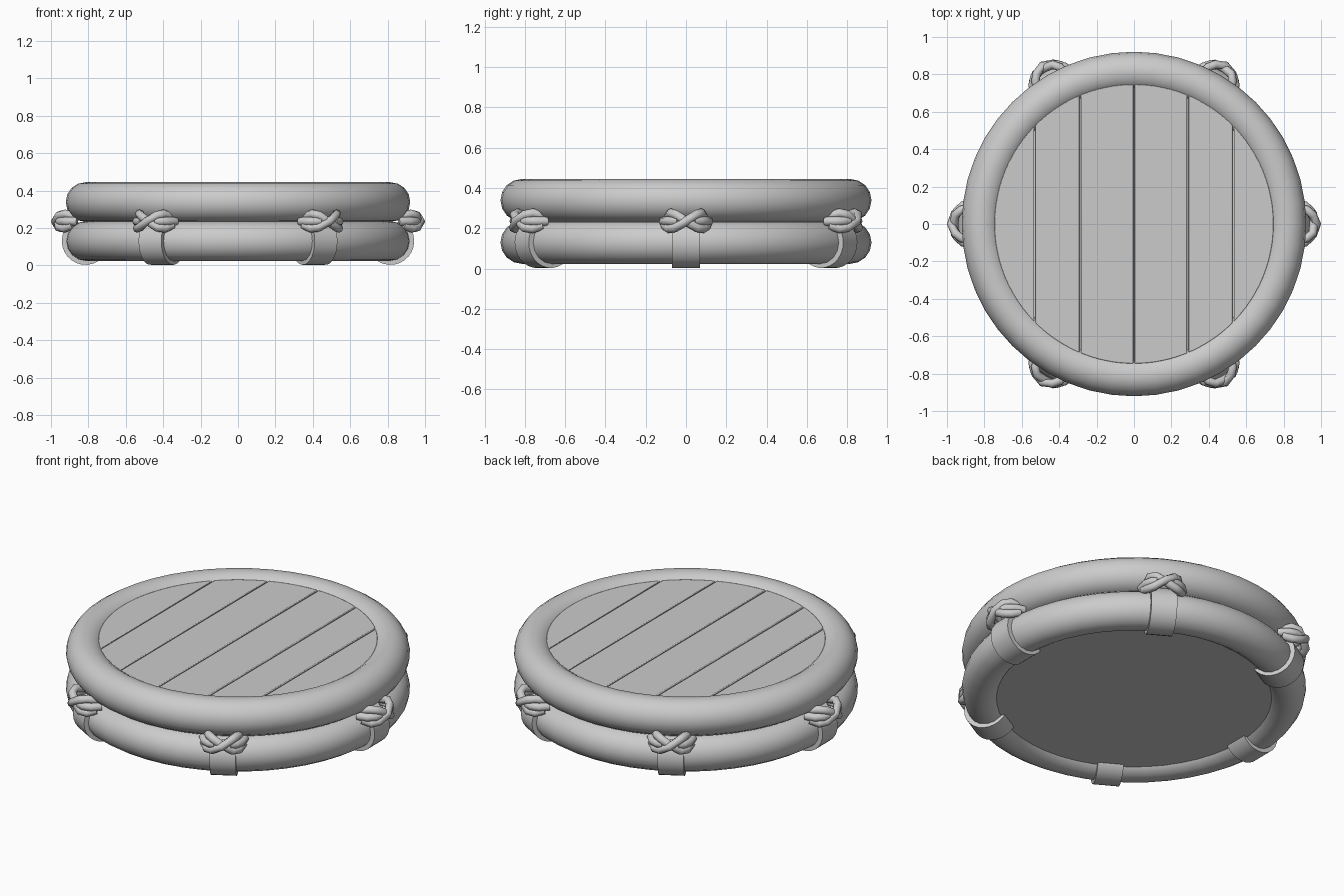
import bpy, bmesh, math
from mathutils import Vector, Matrix

if "Cube" in bpy.data.objects:
    bpy.data.objects.remove(bpy.data.objects["Cube"])

grey = bpy.data.materials.new("plain_grey")
grey.diffuse_color = (0.6, 0.6, 0.6, 1)
grey.use_nodes = True
grey.node_tree.nodes["Principled BSDF"].inputs["Base Color"].default_value = grey.diffuse_color

RING_R, TUBE_R = 0.815, 0.106      # ring centre line and tube radius
LOW_Z, HIGH_Z = 0.13, 0.339        # heights of the two stacked rings
DECK_R, DECK_TOP = 0.747, 0.42


def finish(obj, name, angle=40):
    obj.name = name
    obj.data.materials.clear()
    obj.data.materials.append(grey)
    bpy.ops.object.select_all(action='DESELECT')
    obj.select_set(True)
    bpy.context.view_layer.objects.active = obj
    bpy.ops.object.shade_smooth_by_angle(angle=math.radians(angle))
    return obj


def mesh_object(bm, name, angle=40):
    bmesh.ops.recalc_face_normals(bm, faces=bm.faces)
    me = bpy.data.meshes.new(name)
    bm.to_mesh(me)
    bm.free()
    obj = bpy.data.objects.new(name, me)
    bpy.context.collection.objects.link(obj)
    return finish(obj, name, angle)


# Two stacked tube rings
for name, z in (("lower_ring", LOW_Z), ("upper_ring", HIGH_Z)):
    bpy.ops.mesh.primitive_torus_add(major_radius=RING_R, minor_radius=TUBE_R,
                                     major_segments=48, minor_segments=16,
                                     location=(0, 0, z))
    finish(bpy.context.object, name, 60)

# Solid floor under the planks
bpy.ops.mesh.primitive_cylinder_add(vertices=64, radius=DECK_R, depth=0.34,
                                    location=(0, 0, 0.06 + 0.17))
finish(bpy.context.object, "floor_base")


# Deck planks: slices of a disc with narrow seams between
def plank(name, x0, x1):
    n = 12
    a0, a1 = math.acos(x0 / DECK_R), math.acos(min(1, x1 / DECK_R))
    arc = [a0 + (a1 - a0) * i / n for i in range(n + 1)]
    pts = [(DECK_R * math.cos(a), DECK_R * math.sin(a)) for a in arc]
    back = [(x, -y) for x, y in reversed(pts)]
    if abs(pts[-1][1]) < 1e-4:
        back = back[1:]
    if abs(pts[0][1]) < 1e-4:
        back = back[:-1]
    bm = bmesh.new()
    face = bm.faces.new([bm.verts.new((x, y, 0.38)) for x, y in pts + back])
    ext = bmesh.ops.extrude_face_region(bm, geom=[face])
    top = [v for v in ext["geom"] if isinstance(v, bmesh.types.BMVert)]
    bmesh.ops.translate(bm, verts=top, vec=(0, 0, DECK_TOP - 0.38))
    obj = mesh_object(bm, name, 30)
    bevel = obj.modifiers.new("soft_edge", 'BEVEL')
    bevel.width, bevel.segments = 0.004, 2
    bevel.limit_method = 'ANGLE'


seams = [-DECK_R, -0.53, -0.287, 0, 0.287, 0.53, DECK_R]
for i, (a, b) in enumerate(zip(seams, seams[1:])):
    lo = a if i == 0 else a + 0.004
    hi = b if i == 5 else b - 0.004
    plank(f"deck_plank_{i + 1}", lo, hi)


# Strap: flat band wrapped round the lower ring
def strap(name, turn):
    bm = bmesh.new()
    rows, n = [], 18
    for i in range(n + 1):
        a = math.radians(-190 + 245 * i / n)
        row = []
        for rad, t in ((0.127, -0.07), (0.127, 0.07), (0.09, 0.07), (0.09, -0.07)):
            row.append(bm.verts.new((RING_R + rad * math.cos(a), t,
                                     LOW_Z + rad * math.sin(a))))
        rows.append(row)
    for r, s in zip(rows, rows[1:]):
        for k in range(4):
            bm.faces.new((r[k], r[(k + 1) % 4], s[(k + 1) % 4], s[k]))
    bm.faces.new(rows[0])
    bm.faces.new(rows[-1])
    bm.transform(turn)
    mesh_object(bm, name)


# Rope strand: round tube through (radius, sideways, height) points
def strand(name, points, turn, thick=0.023, sides=8):
    bm = bmesh.new()
    pts = [Vector(p) for p in points]
    rings = []
    for i, p in enumerate(pts):
        d = (pts[min(i + 1, len(pts) - 1)] - pts[max(i - 1, 0)]).normalized()
        u = d.cross(Vector((0, 0, 1))).normalized()
        v = d.cross(u)
        rings.append([bm.verts.new(p + thick * (u * math.cos(k * math.tau / sides)
                                                + v * math.sin(k * math.tau / sides)))
                      for k in range(sides)])
    for r, s in zip(rings, rings[1:]):
        for k in range(sides):
            bm.faces.new((r[k], r[(k + 1) % sides], s[(k + 1) % sides], s[k]))
    bm.faces.new(rings[0])
    bm.faces.new(rings[-1])
    bm.transform(turn)
    mesh_object(bm, name, 60)


# Six strap-and-knot fastenings around the rim
for i in range(6):
    turn = Matrix.Rotation(math.radians(60 * i), 4, 'Z')
    strap(f"strap_{i + 1}", turn)
    for side, tag in ((1, "a"), (-1, "b")):
        # crossing strand, passing over or under its mirror twin
        out = 0.978 if side == 1 else 0.962
        strand(f"knot_{i + 1}_cross_{tag}",
               [(0.885, -0.105 * side, 0.215), (0.93, -0.085 * side, 0.198),
                (0.957, -0.055 * side, 0.203), (out, 0, 0.235),
                (0.955, 0.05 * side, 0.268), (0.925, 0.075 * side, 0.276),
                (0.87, 0.085 * side, 0.262)], turn)
        # side loop tucked into the groove between the rings
        strand(f"knot_{i + 1}_loop_{tag}",
               [(0.86, 0.112 * side, 0.235), (0.915, 0.098 * side, 0.235),
                (0.945, 0.07 * side, 0.236), (0.955, 0.04 * side, 0.237)], turn)
